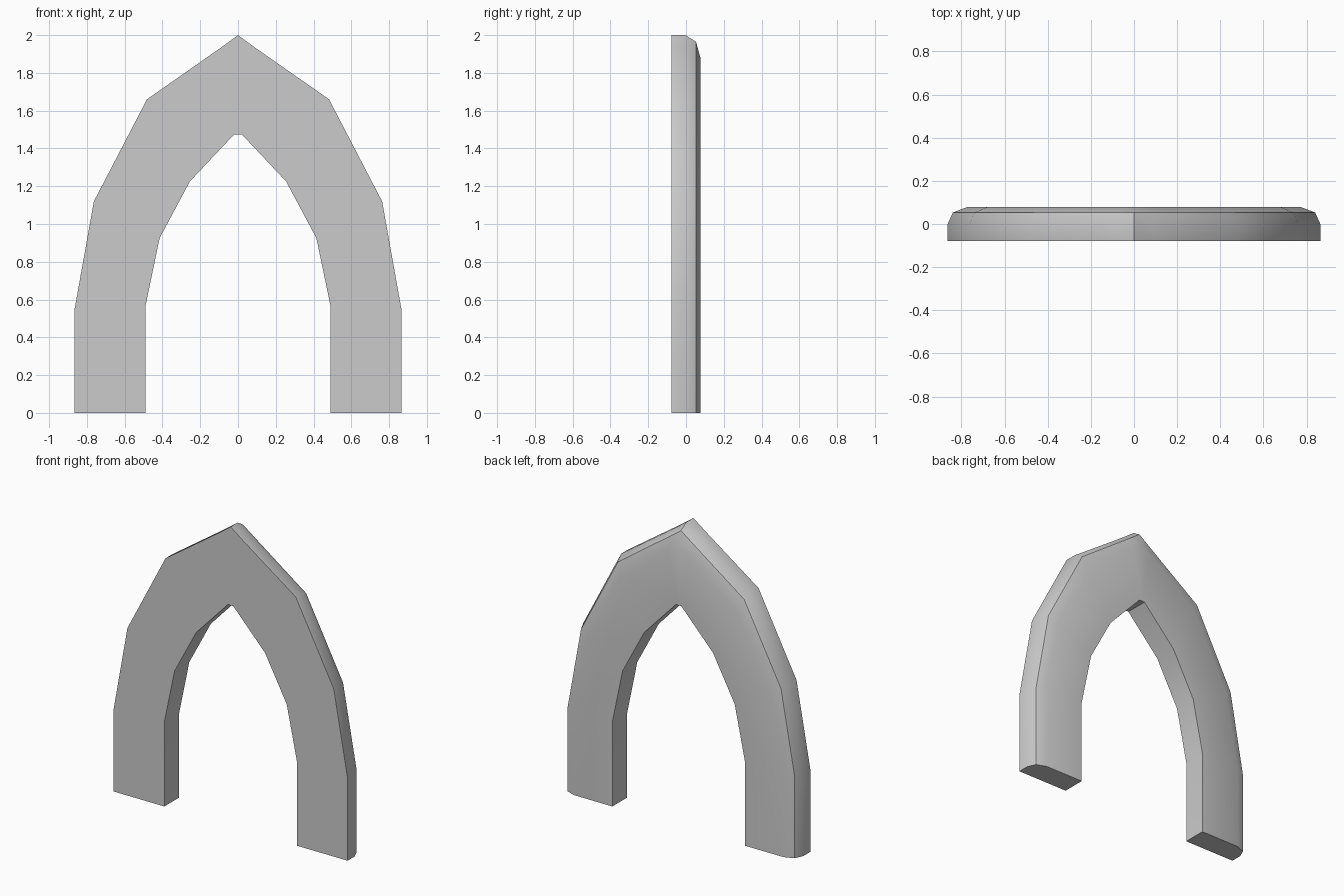
import bpy, bmesh, math
from mathutils import Vector

if "Cube" in bpy.data.objects:
    bpy.data.objects.remove(bpy.data.objects["Cube"])

# Matching outer / inner rim points of the right half, foot to apex (x, z)
outer = [(0.865, 0), (0.865, 0.55), (0.763, 1.12), (0.482, 1.66), (0.09, 1.934), (0, 2.0)]
inner = [(0.49, 0), (0.49, 0.565), (0.415, 0.925), (0.255, 1.225), (0.02, 1.475), (0, 1.475)]

# Cross-section: (fraction from outer to inner rim, y); back outer edge is rounded off
section = [(0, -0.078), (0, -0.003), (0.067, 0.053), (0.24, 0.078), (1, 0.078), (1, -0.078)]

bm = bmesh.new()
rings = []
for o, i in zip(outer, inner):
    a, b = Vector((o[0], 0, o[1])), Vector((i[0], 0, i[1]))
    rings.append([bm.verts.new(a.lerp(b, t) + Vector((0, y, 0))) for t, y in section])

# Skin the rings and cap the foot
n = len(section)
for r0, r1 in zip(rings, rings[1:]):
    for k in range(n):
        bm.faces.new((r0[k], r0[(k + 1) % n], r1[(k + 1) % n], r1[k]))
bm.faces.new(rings[0])

# Mirror to the left half and weld at the apex
geom = bm.verts[:] + bm.edges[:] + bm.faces[:]
bmesh.ops.mirror(bm, geom=geom, axis='X', merge_dist=0.0005)
bmesh.ops.remove_doubles(bm, verts=bm.verts[:], dist=0.0005)
bmesh.ops.recalc_face_normals(bm, faces=bm.faces[:])

mesh = bpy.data.meshes.new("pointed_arch")
bm.to_mesh(mesh)
bm.free()
arch = bpy.data.objects.new("pointed_arch", mesh)
bpy.context.collection.objects.link(arch)

# Soft facets along the sweep, crisp main edges
bpy.context.view_layer.objects.active = arch
arch.select_set(True)
bpy.ops.object.shade_smooth_by_angle(angle=math.radians(30))
